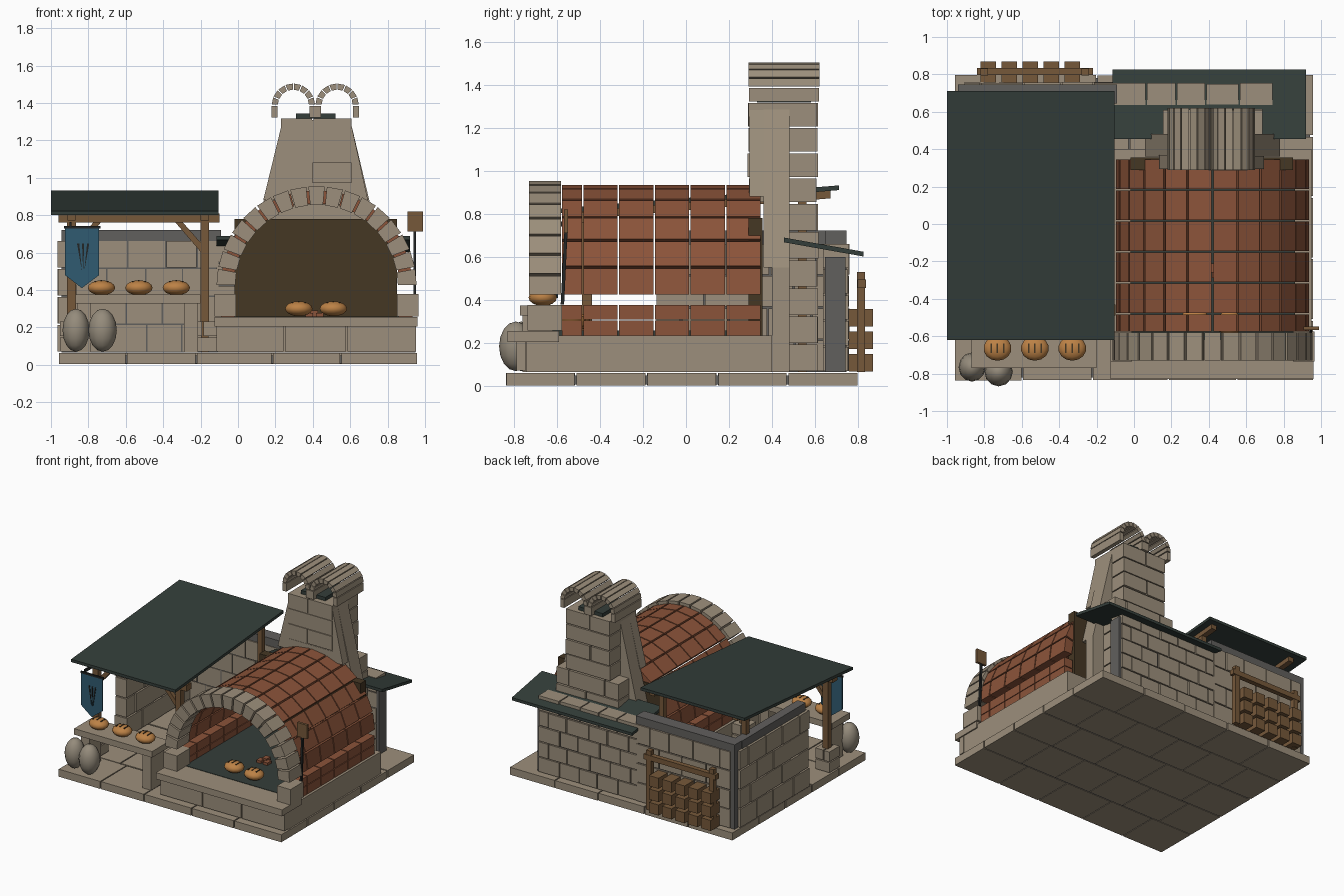
import bpy, bmesh, math, random
from mathutils import Matrix, Vector

if "Cube" in bpy.data.objects:
    bpy.data.objects.remove(bpy.data.objects["Cube"])
random.seed(4)

def mat(name, r, g, b):
    m = bpy.data.materials.new(name)
    m.diffuse_color = (r, g, b, 1)
    m.use_nodes = True
    m.node_tree.nodes["Principled BSDF"].inputs["Base Color"].default_value = m.diffuse_color
    return m

STONE = mat("tan stone", .335, .275, .2)
BRICK = mat("red brick", .26, .088, .042)
SOOT = mat("soot brown", .06, .038, .017)
SLATE = mat("green slate", .034, .048, .042)
WOOD = mat("brown wood", .18, .098, .042)
CRUST = mat("golden crust", .5, .22, .06)
CLOTH = mat("blue cloth", .03, .105, .165)
IRON = mat("dark iron", .016, .018, .018)
CORE = mat("grey mortar", .12, .115, .11)
SACK = mat("sackcloth", .3, .26, .2)

def prism(bm, pts, a, b, axis='y'):
    """Extrude a polygon: xz points along y, or yz points along x."""
    put = (lambda p, t: (p[0], t, p[1])) if axis == 'y' else (lambda p, t: (t, p[0], p[1]))
    v0 = [bm.verts.new(put(p, a)) for p in pts]
    v1 = [bm.verts.new(put(p, b)) for p in pts]
    n = len(pts)
    bm.faces.new(v0)
    bm.faces.new(v1[::-1])
    for i in range(n):
        j = (i + 1) % n
        bm.faces.new((v0[j], v0[i], v1[i], v1[j]))

def box(bm, x0, x1, y0, y1, z0, z1):
    prism(bm, [(x0, z0), (x1, z0), (x1, z1), (x0, z1)], y0, y1)

def courses(bm, x0, x1, y0, y1, z0, z1, n, rows, axis='x', gap=.008, jit=.006):
    """Staggered block courses filling a box, n long and rows high."""
    lo, hi = (x0, x1) if axis == 'x' else (y0, y1)
    step, h = (hi - lo) / n, (z1 - z0) / rows
    for r in range(rows):
        inner = [lo + step * (i + (.5 if r % 2 else 0)) for i in range(1 - r % 2, n)]
        cuts = [lo] + [c + random.uniform(-.1, .1) * step for c in inner if lo < c < hi] + [hi]
        for a, b in zip(cuts, cuts[1:]):
            a, b, j = a + gap / 2, b - gap / 2, random.uniform(0, jit)
            z, t = z0 + r * h + gap / 2, z0 + (r + 1) * h - gap / 2
            if axis == 'x':
                box(bm, a, b, y0 + j, y1 - j, z, t)
            else:
                box(bm, x0 + j, x1 - j, a, b, z, t)

def arc(bm, cx, cz, r0, r1, y0, y1, n, gap):
    """Half ring of wedge blocks."""
    for i in range(n):
        a, b = math.pi * i / n, math.pi * (i + 1) / n
        g0, g1 = gap / r0 / 2, gap / r1 / 2
        prism(bm, [(cx + r * math.cos(t), cz + r * math.sin(t)) for r, t in
                   ((r0, a + g0), (r1, a + g1), (r1, b - g1), (r0, b - g0))], y0, y1)

def make(name, material, build, smooth=False):
    bm = bmesh.new()
    build(bm)
    bmesh.ops.recalc_face_normals(bm, faces=bm.faces)
    me = bpy.data.meshes.new(name)
    for f in bm.faces:
        f.smooth = smooth
    bm.to_mesh(me)
    bm.free()
    me.materials.append(material)
    ob = bpy.data.objects.new(name, me)
    bpy.context.collection.objects.link(ob)

def boxes(name, material, *dims):
    make(name, material, lambda bm: [box(bm, *d) for d in dims])

def ball(bm, c, s, seg=14):
    bmesh.ops.create_uvsphere(bm, u_segments=seg, v_segments=8, radius=1,
                              matrix=Matrix.Translation(c) @ Matrix.Diagonal((*s, 1)))

# paved base
def paving(bm):
    for i in range(5):
        y = -.84 + i * .328
        courses(bm, -.96, .96, y + .003, y + .325, 0, .066, 5 + i % 2, 1, jit=.004)
make("paving", STONE, paving)
boxes("paving_bed", CORE, (-.94, .94, -.82, .78, .008, .05))

# oven plinth, sill and floor
make("oven_plinth", STONE, lambda bm: (
    box(bm, -.11, .95, -.74, .40, .066, .235),
    courses(bm, -.12, .955, -.79, -.742, .068, .21, 3, 1),
    box(bm, -.125, .96, -.83, -.59, .205, .255)))
boxes("oven_floor", SLATE, (-.02, .86, -.62, .32, .235, .258))
boxes("oven_back", SOOT, (-.02, .85, .29, .355, .23, .78))

# front arch with leg stones
CX, CZ = .42, .42
def arch(bm):
    arc(bm, CX, CZ, .435, .535, -.73, -.58, 17, .012)
    for s in (-1, 1):
        x0, x1 = sorted((CX + s * .43, CX + s * .545))
        box(bm, x0, x1, -.735, -.575, .258, .378)
make("front_arch", STONE, arch)

# brick barrel vault with two straight courses below
def vault(bm):
    for i in range(6):
        y = -.58 + i * .166 + (0 if i == 0 else -.066)
        y1 = -.48 + i * .166
        y1 = min(y1, .35)
        y0 = -.58 if i == 0 else y
        y0 = -.48 + (i - 1) * .166 if i else -.58
        arc(bm, CX, CZ, .445, .515, y0 + .004, y1 - .004, 12, .012)
        for s in (-1, 1):
            x0, x1 = sorted((CX + s * .44, CX + s * .512))
            for z in (.236, .309):
                o = .08 if z > .3 and i < 5 else 0
                box(bm, x0, x1, y0 + .004, y1 - .004, z, z + .068)
make("brick_vault", BRICK, vault)

# chimney: shoulders, coursed stack, twin barrel caps
make("chimney_shoulders", STONE, lambda bm: (
    prism(bm, [(.06, .55), (.78, .55), (.60, 1.31), (.24, 1.31)], .36, .48),
    prism(bm, [(.135, .88), (.695, .88), (.60, 1.31), (.24, 1.31)], .295, .37),
    box(bm, .06, .78, .40, .48, .066, .55)))
make("chimney_stack", STONE, lambda bm: (
    courses(bm, .225, .61, .285, .615, .85, 1.32, 1, 4, jit=.008),
    courses(bm, .15, .69, .47, .615, .066, .85, 2, 6)))
def caps(bm):
    for cx in (.296, .530):
        arc(bm, cx, 1.388, .083, .116, .29, .62, 8, .006)
        for s in (-1, 1):
            x0, x1 = sorted((cx + s * .085, cx + s * .117))
            box(bm, x0, x1, .292, .618, 1.322, 1.385)
make("chimney_caps", STONE, caps)
boxes("chimney_damper", SLATE, (.31, .52, .33, .58, 1.318, 1.345))

# rear wall behind the chimney with lean-to roof
make("rear_wall", STONE, lambda bm: courses(bm, -.12, .745, .635, .755, .066, .665, 5, 5))
boxes("rear_wall_core", CORE, (-.1, .76, .645, .74, .066, .6))
make("lean_to_roof", SLATE, lambda bm: prism(
    bm, [(.455, .668), (.825, .602), (.825, .624), (.455, .69)], -.115, .92, 'x'))

# shop walls: stone courses around a grey core
make("shop_walls", STONE, lambda bm: (
    courses(bm, -.91, -.10, .635, .76, .066, .665, 4, 4),
    courses(bm, -.965, -.86, -.14, .71, .066, .665, 4, 4, 'y')))
boxes("shop_wall_core", CORE, (-.94, -.09, .645, .745, .066, .722),
      (-.945, -.875, -.12, .66, .066, .722))

# awning roof and timber frame
def roof_z(y):
    return .80 + .083 * (y + .62)
def slope(bm, x0, x1, y0, y1, lo, hi):
    prism(bm, [(y0, roof_z(y0) + lo), (y1, roof_z(y1) + lo),
               (y1, roof_z(y1) + hi), (y0, roof_z(y0) + hi)], x0, x1, 'x')
make("awning_roof", SLATE, lambda bm: slope(bm, -1, -.105, -.62, .71, 0, .022))
def frame(bm):
    box(bm, -.96, -.10, -.49, -.43, .76, .808)
    for x, s in ((-.89, 1), (-.178, -1)):
        slope(bm, x - .022, x + .022, -.55, .67, -.035, 0)
        box(bm, x - .023, x + .023, -.483, -.437, .23, .765)
        box(bm, x - .02, x + .02, .52, .56, .066, .87)
        prism(bm, [(x + s * .16, .765), (x + s * .12, .765),
                   (x + s * .01, .64), (x + s * .01, .59)], -.475, -.445)
make("awning_frame", WOOD, frame)
def footings(bm):
    for x in (-.89, -.175):
        courses(bm, x - .065, x + .065, -.53, -.40, .066, .235, 1, 2)
make("post_footings", STONE, footings)

# shop counter
boxes("counter", STONE, (-.87, -.20, -.77, -.55, .328, .375),
      (-.29, -.215, -.76, -.60, .066, .328), (-.86, -.785, -.70, -.56, .066, .328))

# loaves with scored tops
LOAVES = [(x, -.665, .412) for x in (-.73, -.53, -.33)] + [(.325, -.51, .3), (.51, -.53, .3)]
make("loaves", CRUST, lambda bm: [ball(bm, c, (.075, .066, .04)) for c in LOAVES], True)
def scores(bm):
    for x, y, z in LOAVES:
        for d in (-.034, 0, .034):
            t = z + .04 * math.sqrt(1 - (d / .075) ** 2)
            box(bm, x + d - .004, x + d + .004, y - .026, y + .026, t - .007, t + .001)
make("loaf_scores", SOOT, scores)

# embers in the oven
make("embers", BRICK, lambda bm: [box(bm, .36 + .028 * i, .40 + .028 * i, -.29 + .03 * (i % 2),
     -.24 + .03 * (i % 2), .258, .278 + .012 * (i % 2)) for i in range(3)])

# flour sacks
make("sacks", SACK, lambda bm: (ball(bm, (-.866, -.765, .185), (.072, .078, .115), 12),
                                ball(bm, (-.724, -.79, .185), (.076, .078, .115), 12)), True)

# hanging banner with ear-of-grain cuts
make("banner", CLOTH, lambda bm: prism(
    bm, [(-.925, .73), (-.925, .48), (-.835, .41), (-.742, .48), (-.742, .73)], -.605, -.595))
make("banner_marks", IRON, lambda bm: [prism(
    bm, [(-.834 + d * .9, .65), (-.822 + d * .9, .65), (-.828 + d * .2, .50)], -.609, -.604)
    for d in (-.03, 0, .03)])
boxes("banner_rod", IRON, (-.93, -.735, -.607, -.593, .728, .742),
      (-.90, -.89, -.605, -.5, .742, .765))

# bread peel leaning on the arch
boxes("peel_blade", WOOD, (.905, .99, -.567, -.547, .712, .82))
make("peel_handle", IRON, lambda bm: prism(
    bm, [(-.582, .38), (-.566, .38), (-.55, .715), (-.565, .715)], .938, .953, 'x'))

# firewood rack at the back
def rack(bm):
    for x in (-.80, -.26):
        box(bm, x - .02, x + .02, .795, .832, .066, .53)
    box(bm, -.84, -.22, .797, .835, .455, .495)
make("wood_rack", WOOD, rack)
make("firewood", WOOD, lambda bm: [box(bm, -.82 + i * .112, -.738 + i * .112, .757, .868,
     .068 + k * .104, .15 + k * .104) for i in range(5) for k in range(3)])
